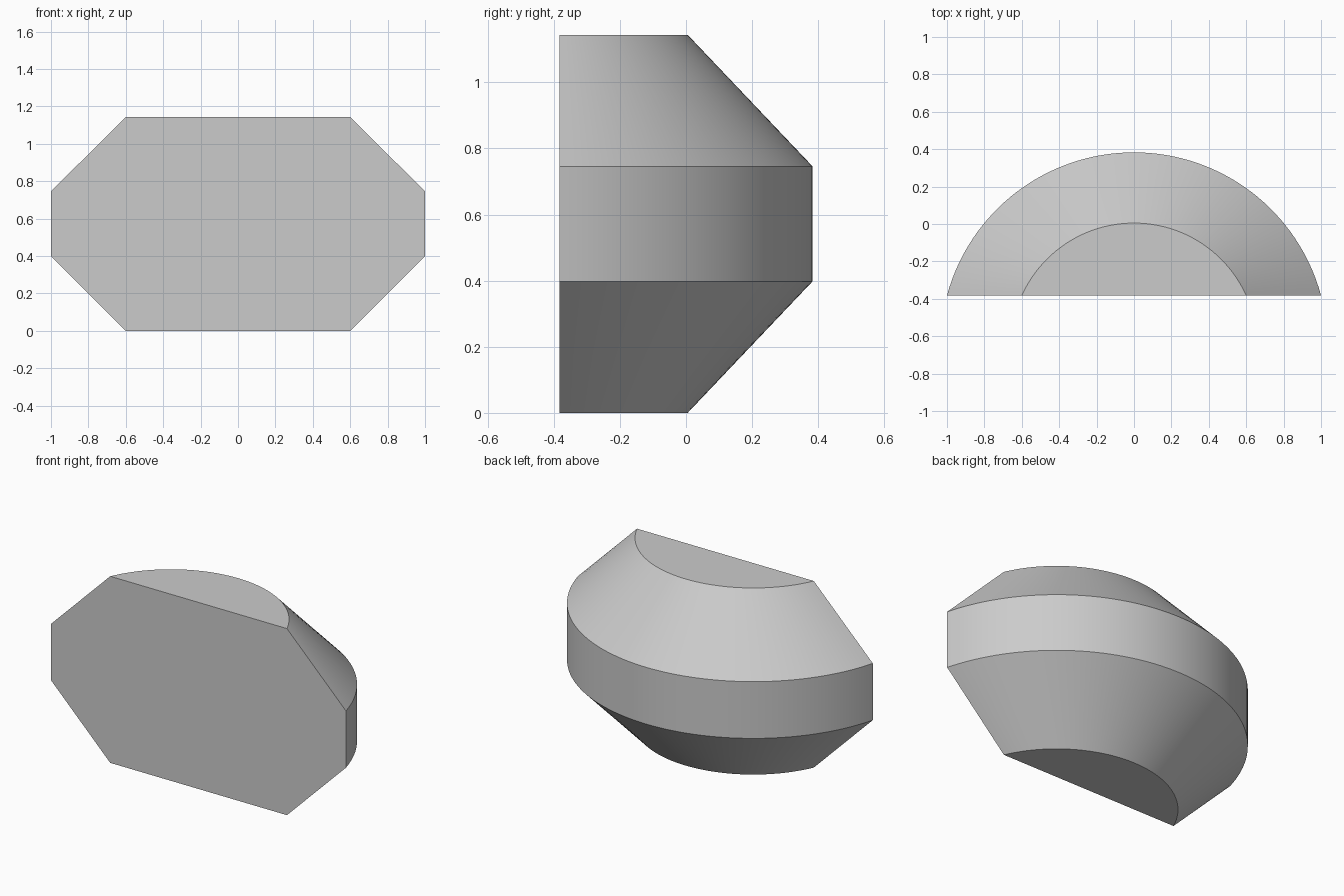
import bpy, bmesh, math

cube = bpy.data.objects.get("Cube")
if cube:
    bpy.data.objects.remove(cube, do_unlink=True)

# Plain grey
grey = bpy.data.materials.new("light grey")
grey.use_nodes = True
colour = (0.6, 0.6, 0.6, 1)
grey.diffuse_color = colour
grey.node_tree.nodes["Principled BSDF"].inputs["Base Color"].default_value = colour

# Concentric arcs cut off by a flat front: (radius, height)
SEGMENTS = 64
FRONT = -0.382
CENTRE = -0.653
PROFILE = [(0.658, 0), (1.036, 0.398), (1.036, 0.746), (0.658, 1.144)]

bm = bmesh.new()
rings = []
for radius, z in PROFILE:
    half = math.acos((FRONT - CENTRE) / radius)
    ring = []
    for i in range(SEGMENTS + 1):
        a = half * (2 * i / SEGMENTS - 1)
        ring.append(bm.verts.new((radius * math.sin(a), CENTRE + radius * math.cos(a), z)))
    rings.append(ring)

# Curved bands
for low, high in zip(rings, rings[1:]):
    for i in range(SEGMENTS):
        face = bm.faces.new((low[i], low[i + 1], high[i + 1], high[i]))
        face.smooth = True

# Flat bottom, top and front
bm.faces.new(rings[0])
bm.faces.new(rings[-1])
bm.faces.new([r[0] for r in rings] + [r[-1] for r in reversed(rings)])
bmesh.ops.recalc_face_normals(bm, faces=bm.faces)

mesh = bpy.data.meshes.new("half_round_body")
bm.to_mesh(mesh)
bm.free()
mesh.materials.append(grey)
body = bpy.data.objects.new("half_round_body", mesh)
bpy.context.collection.objects.link(body)

# Smooth bands with crisp rims
bpy.ops.object.select_all(action="DESELECT")
body.select_set(True)
bpy.context.view_layer.objects.active = body
bpy.ops.object.shade_smooth_by_angle(angle=math.radians(30))
